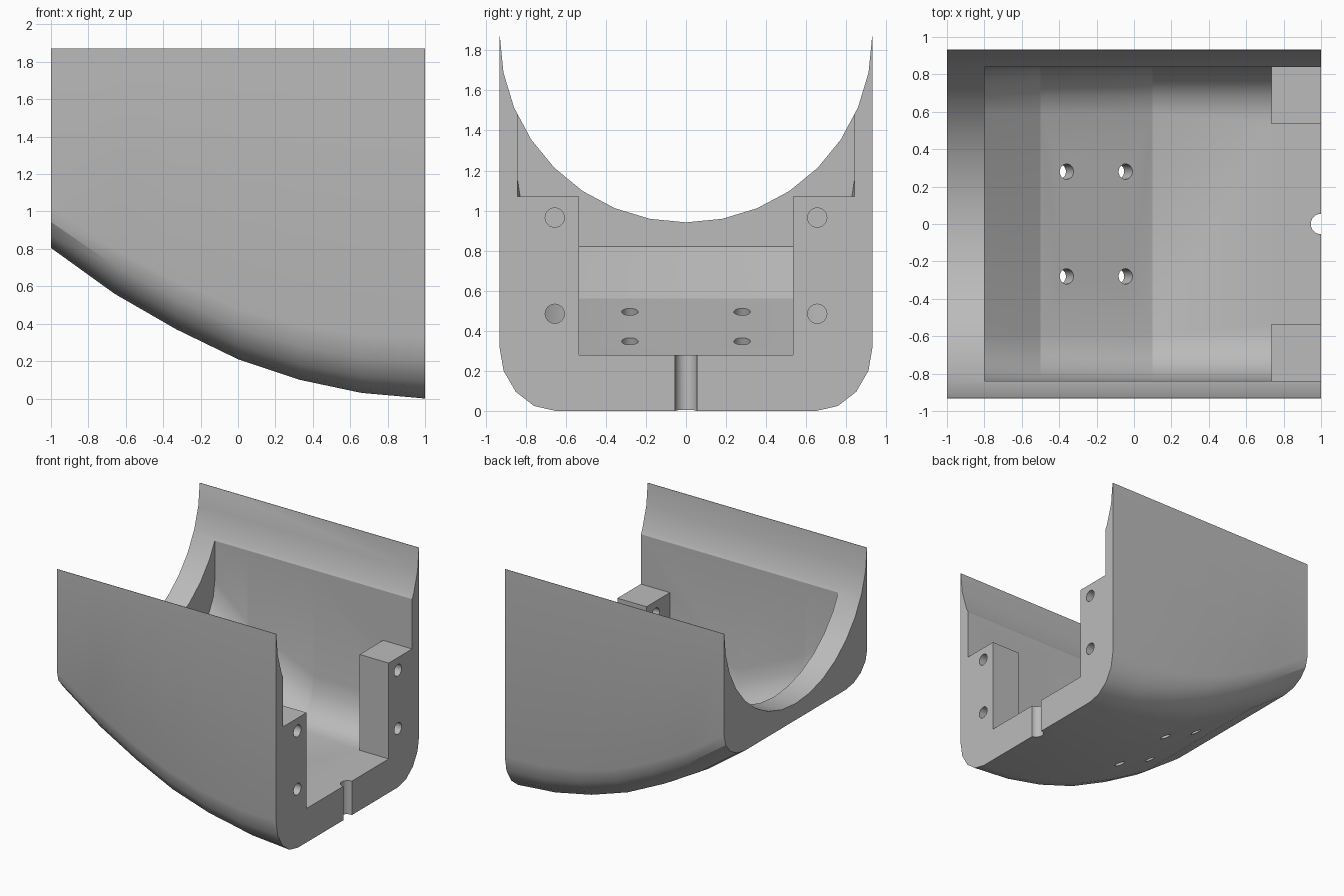
import bpy, bmesh, math
from mathutils import Vector, Matrix

cube = bpy.data.objects.get("Cube")
if cube:
    bpy.data.objects.remove(cube, do_unlink=True)

TOP = 1.87       # rim height
HALF = 0.932     # outer half width


def make_object(name, bm):
    bmesh.ops.recalc_face_normals(bm, faces=bm.faces)
    mesh = bpy.data.meshes.new(name)
    bm.to_mesh(mesh)
    bm.free()
    obj = bpy.data.objects.new(name, mesh)
    bpy.context.collection.objects.link(obj)
    return obj


def trough(name, stations, half, flat, top, steps=4):
    """Loft a U section with rounded lower corners; stations are (x, floor, corner height)."""
    bm = bmesh.new()
    rings = []
    for x, floor, rise in stations:
        side = [(half, top)]
        for i in range(steps, -1, -1):
            a = math.pi / 2 * i / steps
            side.append((flat + (half - flat) * math.sin(a), floor + rise * (1 - math.cos(a))))
        section = side + [(-y, z) for y, z in reversed(side)]
        rings.append([bm.verts.new((x, y, z)) for y, z in section])
    n = len(rings[0])
    for a, b in zip(rings, rings[1:]):
        for i in range(n):
            j = (i + 1) % n
            bm.faces.new((a[i], a[j], b[j], b[i]))
    bm.faces.new(rings[0])
    bm.faces.new(rings[-1])
    return make_object(name, bm)


def rod(name, radius, center, axis, depth, sides=24):
    bm = bmesh.new()
    turn = Vector(axis).to_track_quat('Z', 'Y').to_matrix().to_4x4()
    bmesh.ops.create_cone(bm, cap_ends=True, segments=sides, radius1=radius, radius2=radius,
                          depth=depth, matrix=Matrix.Translation(center) @ turn)
    return make_object(name, bm)


def box(name, low, high):
    bm = bmesh.new()
    low, high = Vector(low), Vector(high)
    bmesh.ops.create_cube(bm, size=1, matrix=Matrix.Translation((low + high) / 2)
                          @ Matrix.Diagonal((*(high - low), 1)))
    return make_object(name, bm)


def cut(target, cutter):
    mod = target.modifiers.new("cut", 'BOOLEAN')
    mod.operation = 'DIFFERENCE'
    mod.solver = 'EXACT'
    mod.object = cutter
    bpy.ops.object.select_all(action='DESELECT')
    bpy.context.view_layer.objects.active = target
    target.select_set(True)
    bpy.ops.object.modifier_apply(modifier=mod.name)
    bpy.data.objects.remove(cutter, do_unlink=True)


# Outer shell with a keel that sweeps up toward -x
keel = [(-1, 0.805), (-0.66, 0.56), (-0.33, 0.37), (0, 0.21), (0.33, 0.1), (0.66, 0.03), (1, 0)]
shell = trough("hull_shell", [(x, z, 0.275 + 0.05 * x) for x, z in keel], HALF, 0.65, TOP)

# Round channel along the top
cut(shell, rod("channel_cutter", HALF - 0.003, (0, 0, TOP), (1, 0, 0), 2.4, 32))

# Inner cavity, leaving a mounting block in each open corner
floor = [(-0.8, 0.82), (-0.5, 0.56), (0.1, 0.28), (1.1, 0.28)]
cavity = trough("cavity_cutter", [(x, z, 0.33) for x, z in floor], 0.84, 0.59, 2.0)
for s in (-1, 1):
    ys = sorted((s * 0.535, s * 1.0))
    cut(cavity, box("block_space", (0.735, ys[0], 0), (1.3, ys[1], 1.07)))
cut(shell, cavity)

# Screw holes through the blocks and tilted holes through the sloping floor
for s in (-1, 1):
    for z in (0.485, 0.965):
        cut(shell, rod("block_hole", 0.048, (0.87, s * 0.655, z), (1, 0, 0), 0.5))
    for x, z in ((-0.36, 0.495), (-0.045, 0.348)):
        cut(shell, rod("floor_hole", 0.041, (x, s * 0.28, z), (0.42, 0, 0.9), 0.7))

# Half-round notch in the open end of the floor
cut(shell, rod("notch_cutter", 0.055, (1, 0, 0.2), (0, 0, 1), 0.8))

# One grey material
grey = bpy.data.materials.new("plain_grey")
grey.use_nodes = True
grey.diffuse_color = (0.5, 0.5, 0.5, 1)
bsdf = next(n for n in grey.node_tree.nodes if n.type == 'BSDF_PRINCIPLED')
bsdf.inputs["Base Color"].default_value = (0.5, 0.5, 0.5, 1)
shell.data.materials.clear()
shell.data.materials.append(grey)
for p in shell.data.polygons:
    p.material_index = 0

# Smooth the curves, keep the creases across the inner floor crisp
bpy.ops.object.select_all(action='DESELECT')
bpy.context.view_layer.objects.active = shell
shell.select_set(True)
bpy.ops.object.shade_smooth_by_angle(angle=math.radians(28))
bm = bmesh.new()
bm.from_mesh(shell.data)
for e in bm.edges:
    if any(all(abs(v.co.x - x) < 0.002 and v.co.z > z - 0.01 for v in e.verts)
           for x, z in floor[1:3]):
        e.smooth = False
bm.to_mesh(shell.data)
bm.free()
